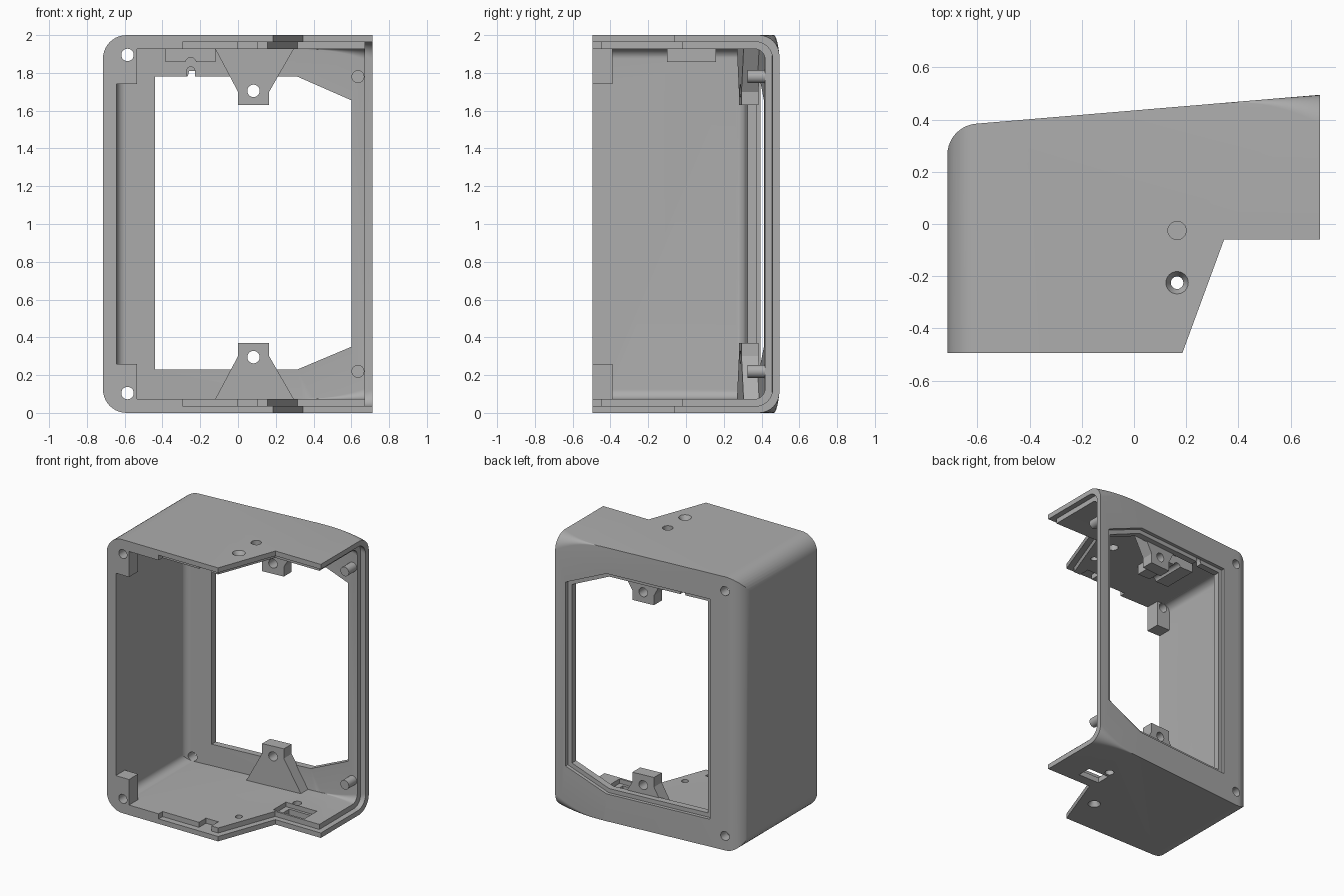
import bpy, bmesh, math
from mathutils import Vector

if "Cube" in bpy.data.objects:
    bpy.data.objects.remove(bpy.data.objects["Cube"])

grey = bpy.data.materials.new("plain_grey")
grey.use_nodes = True
grey.diffuse_color = (0.42, 0.42, 0.42, 1)
grey.node_tree.nodes["Principled BSDF"].inputs["Base Color"].default_value = grey.diffuse_color

SLOPE = 0.084
LEFT, FRONT, RIGHT, TOP = -0.715, -0.495, 0.712, 2.0
WALL, LIP = 0.073, 0.036


def back(x):
    return 0.435 + SLOPE * x


def loft(name, rings):
    """Closed solid through a list of equal-length point rings."""
    bm = bmesh.new()
    rows = [[bm.verts.new(p) for p in ring] for ring in rings]
    n = len(rows[0])
    bm.faces.new(rows[0])
    bm.faces.new(rows[-1])
    for a, b in zip(rows, rows[1:]):
        for i in range(n):
            bm.faces.new((a[i], a[(i + 1) % n], b[(i + 1) % n], b[i]))
    bmesh.ops.recalc_face_normals(bm, faces=bm.faces)
    mesh = bpy.data.meshes.new(name)
    bm.to_mesh(mesh)
    bm.free()
    mesh.materials.append(grey)
    ob = bpy.data.objects.new(name, mesh)
    bpy.context.collection.objects.link(ob)
    return ob


def plan(name, pts, lo, hi):
    return loft(name, [[(x, y, z) for x, y in pts] for z in (lo, hi)])


def facing(name, pts, lo, hi, slope=0.0):
    return loft(name, [[(x, y + slope * x, z) for x, z in pts] for y in (lo, hi)])


def rect(x0, x1, y0, y1):
    return [(x0, y0), (x1, y0), (x1, y1), (x0, y1)]


def arc(cx, cy, r, a0, a1, n=10):
    steps = [math.radians(a0 + (a1 - a0) * i / n) for i in range(n + 1)]
    return [(cx + r * math.cos(a), cy + r * math.sin(a)) for a in steps]


def circle(cx, cy, r, n=24):
    return arc(cx, cy, r, 0, 360, n)[:-1]


def combine(ob, other, op):
    """Boolean that is baked in, then the helper is removed."""
    mod = ob.modifiers.new("combine", "BOOLEAN")
    mod.operation, mod.object, mod.solver = op, other, "EXACT"
    dg = bpy.context.evaluated_depsgraph_get()
    mesh = bpy.data.meshes.new_from_object(ob.evaluated_get(dg))
    ob.modifiers.clear()
    ob.data = mesh
    bpy.data.objects.remove(other)


def cut(ob, other):
    combine(ob, other, "DIFFERENCE")


def flip(pts):
    return [(x, TOP - z) for x, z in pts]


def end_rounding(d, scale, side):
    """Rounding of the back edge that grows towards the open end."""
    rings = []
    for i in range(15):
        x = 0.34 + 0.03 * i
        r = 0.002 + scale * 0.11 * (i / 12.5) ** 2.1
        yb, zt = back(x) - d, TOP - d
        pts = arc(yb - r, zt - r, r, 90, 0, 8)
        pts += [(yb + 0.1, zt - r), (yb + 0.1, zt + 0.1), (yb - r, zt + 0.1)]
        if side:
            pts = flip(pts)
        rings.append([(x, y, z) for y, z in pts])
    return loft("rounding", rings)


def shell(name, d, outline, right, front):
    """Solid with the housing's rounded form, inset by d."""
    r = 0.12
    tilt = math.degrees(math.atan(SLOPE))
    cx = LEFT + r
    cy = back(cx) - r / math.cos(math.atan(SLOPE))
    pts = outline + [(right, back(right) - d)]
    pts += arc(cx, cy, r - d, 90 + tilt, 180)
    ob = plan(name, pts, d, TOP - d)
    r2 = 0.125
    corner = arc(LEFT + r2, TOP - r2, r2 - d, 90, 180)
    side = [(1.2, TOP - d)] + corner + flip(corner)[::-1] + [(1.2, d)]
    combine(ob, facing("side", side, -1.5, 1.5), "INTERSECT")
    for s in (0, 1):
        cut(ob, end_rounding(d, 1 - d * 5, s))
    return ob


# Outer housing and hollow interior
edge = [(LEFT, FRONT), (0.185, FRONT), (0.345, -0.06), (RIGHT, -0.06)]
housing = shell("housing", 0, edge, RIGHT, FRONT)
inner = [(LEFT + WALL, -0.8), (0.75, -0.8)]
cut(housing, shell("cavity", WALL, inner, 0.75, -0.8))

# Stepped lip round the open end and along the front edges
lip = shell("lip", LIP, [(LEFT + LIP, -0.8), (0.75, -0.8)], 0.75, -0.8)
combine(lip, plan("lip_range", rect(0.672, 0.9, -1, 1), -1, 3), "INTERSECT")
cut(housing, lip)
step = [(-0.295, -0.7), (-0.295, -0.45), (0.0, -0.45), (0.0, -0.37), (0.1, -0.37),
        (0.1, -0.45), (0.155, -0.45), (0.315, -0.02), (0.8, -0.02), (0.8, -0.7)]
cut(housing, plan("front_step", step, LIP, TOP - LIP))

# Window with a shallow ledge on the back
window = [(-0.44, 0.23), (0.315, 0.23), (0.6, 0.35), (0.6, 1.655), (0.315, 1.78), (-0.44, 1.78)]
ledge = [(-0.47, 0.2), (0.32, 0.2), (0.632, 0.33), (0.632, 1.675), (0.32, 1.81), (-0.47, 1.81)]
cut(housing, facing("window", window, 0.2, 0.7, SLOPE))
cut(housing, facing("ledge", ledge, 0.41, 0.7, SLOPE))
slot = [(-0.272, 1.7)] + arc(-0.25, 1.81, 0.022, 180, 0) + [(-0.228, 1.7)]
cut(housing, facing("slot", slot, 0.2, 0.41, SLOPE))

for s in (0, 1):
    m = flip if s else list
    # Corner block with a screw hole running through to the back
    combine(housing, facing("corner", m(rect(-0.66, -0.535, 1.74, 1.94)), FRONT, -0.39), "UNION")
    cut(housing, facing("screw_hole", m(circle(-0.585, 1.895, 0.033)), -0.8, 0.8))
    # Countersunk hole
    rings = [(0.05, 0.007), (0.043, 0), (0.024, -0.035), (0.024, -0.15)]
    sink = []
    for r, h in rings:
        z = TOP + h
        sink.append([(x, y, TOP - z if s else z) for x, y in circle(0.165, -0.225, r)])
    cut(housing, loft("countersink", sink))

# Plain holes and the rectangular port in the floor
cut(housing, plan("top_hole", circle(0.165, -0.025, 0.035), 1.8, 2.1))
cut(housing, plan("floor_hole", circle(0.36, 0.17, 0.03), -0.1, 0.2))
cut(housing, plan("port", rect(0.33, 0.5, 0.015, 0.12), -0.1, 0.2))
cut(housing, plan("port_recess", rect(0.29, 0.54, -0.005, 0.14), 0.04, 0.2))

parts = [housing]
for s, label in ((0, "upper"), (1, "lower")):
    m = flip if s else list
    # Mounting bracket
    shape = [(-0.125, 1.935), (0.0, 1.7), (0.0, 1.63), (0.165, 1.63), (0.165, 1.7), (0.3, 1.935)]
    bracket = facing(label + "_bracket", m(shape), 0.28, 0.37, SLOPE)
    cut(bracket, facing("bracket_hole", m(circle(0.082, 1.705, 0.033)), 0, 1))
    # Locating peg
    peg = facing(label + "_peg", m(circle(0.635, 1.78, 0.034)), 0.325, 0.43)
    parts += [bracket, peg]

# Cable clamp block under the top with a rounded groove
clamp = facing("cable_clamp", rect(-0.385, -0.12, 1.857, 1.935), -0.1, 0.16)
cut(clamp, facing("groove", circle(-0.25, 1.853, 0.028), -0.5, 0.5))
parts.append(clamp)

# Smooth rounded areas, keep crisp edges
bpy.ops.object.select_all(action="DESELECT")
for ob in parts:
    ob.select_set(True)
bpy.context.view_layer.objects.active = housing
bpy.ops.object.shade_smooth_by_angle(angle=math.radians(25))
